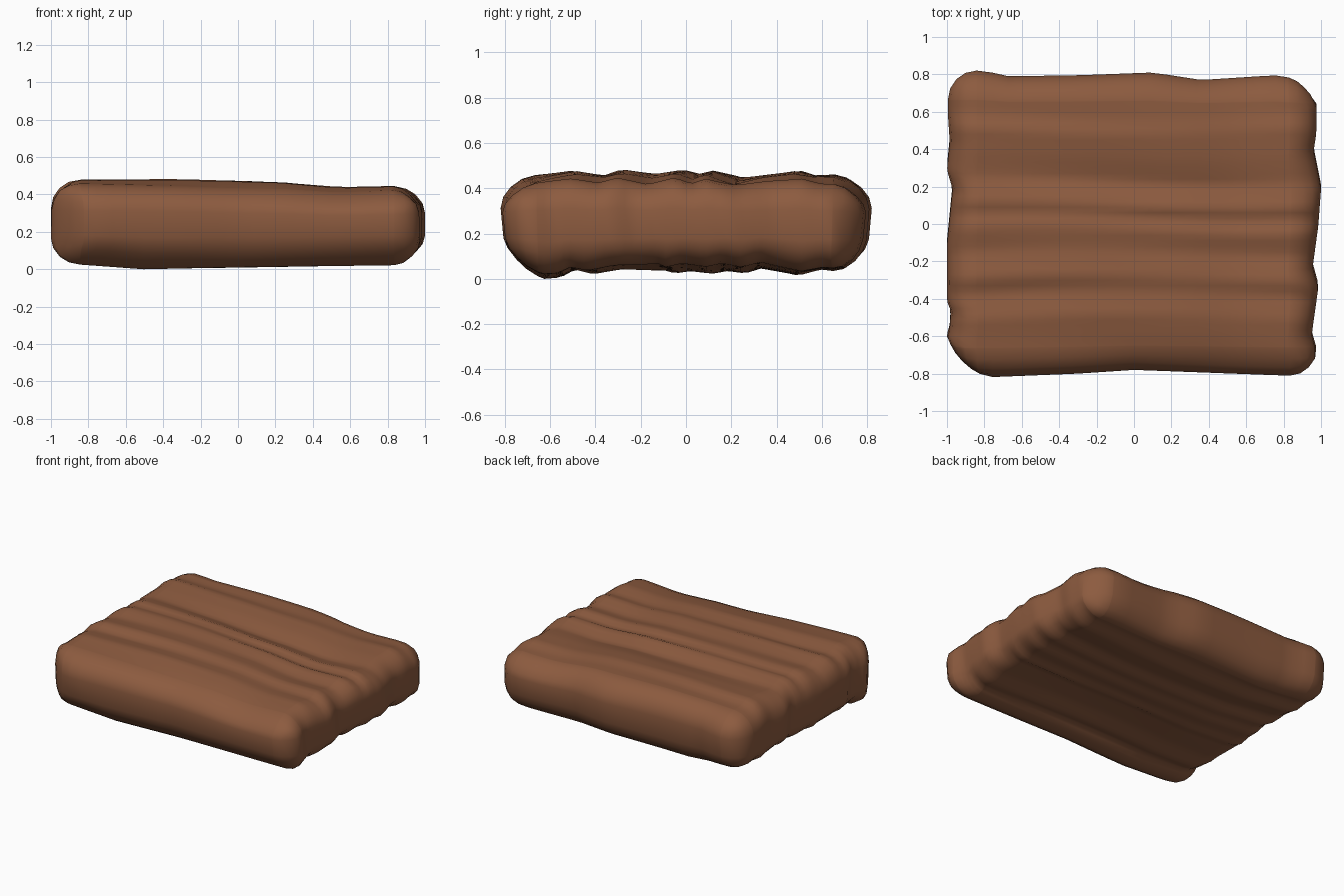
import bpy, bmesh, math
from mathutils import Vector

cube = bpy.data.objects.get("Cube")
if cube:
    bpy.data.objects.remove(cube, do_unlink=True)


def lookup(points, t):
    """Straight-line interpolation through (position, value) points."""
    for (a, va), (b, vb) in zip(points, points[1:]):
        if t <= b:
            f = max(0.0, min(1.0, (t - a) / (b - a)))
            return va + (vb - va) * f
    return points[-1][1]


def ramp(t, start, end):
    return max(0.0, min(1.0, (t - start) / (end - start)))


# Ridge heights across the slab, above and below
TOP = [(-.8, .43), (-.68, .445), (-.5, .475), (-.37, .455), (-.29, .48), (-.15, .455), (-.03, .48),
       (.04, .455), (.1, .475), (.23, .435), (.36, .46), (.5, .475), (.58, .455), (.7, .455), (.8, .44)]
BOTTOM = [(-.76, .045), (-.63, .0), (-.56, .005), (-.5, .04), (-.42, .02), (-.3, .045), (-.1, .045), (-.07, .03),
          (0, .045), (.1, .03), (.17, .045), (.25, .03), (.33, .055), (.5, .015), (.6, .04), (.7, .03)]
# Uneven outlines of the four sides
LEFT = [(-.7, .98), (-.58, .95), (-.33, .985), (-.22, .955), (0, .985), (.2, 1), (.4, .96), (.5, .975), (.65, .975), (.72, .955)]
RIGHT = [(-.6, 1), (-.55, .985), (-.45, .98), (-.4, 1), (-.1, 1), (.05, .985), (.2, .97), (.3, 1), (.45, .985), (.6, .995)]
FRONT = [(-.8, .82), (-.3, .80), (0, .78), (.4, .795), (.8, .81)]
BACK = [(-.8, .82), (-.68, .79), (-.3, .795), (.1, .81), (.36, .77), (.75, .795), (.95, .77)]
# Gentle lengthwise bend of the top and bottom
SAG = [(-.3, 0), (.25, -.015), (.55, -.042), (.82, -.035)]
RISE = [(-.85, .025), (-.5, 0), (.1, .01), (.85, .022)]

# Rounded slab
bm = bmesh.new()
bmesh.ops.create_cube(bm, size=1)
for v in bm.verts:
    v.co = Vector((v.co.x * 2, v.co.y * 1.64, (v.co.z + .5) * .48))
bmesh.ops.bevel(bm, geom=bm.edges[:], offset=.155, segments=4, profile=.5, affect='EDGES')


def slice_along(axis, limit, count):
    normal = Vector((0, 0, 0))
    normal[axis] = 1
    for i in range(count + 1):
        point = normal * (limit * (2 * i / count - 1))
        bmesh.ops.bisect_plane(bm, geom=bm.verts[:] + bm.edges[:] + bm.faces[:],
                               plane_co=point, plane_no=normal, dist=.0005)


slice_along(0, .84, 20)
slice_along(1, .66, 44)

# Push the surface into wandering lengthwise ridges
for v in bm.verts:
    x, y, z = v.co
    wander = y + .02 * math.sin(2.6 * x + 3 * y) * (1 - ramp(abs(y), .5, .8))
    upper, lower = ramp(z, .24, .46), ramp(z, .24, .02)
    fade = .95 + .25 * math.sin(3.1 * x + 7 * y)
    dz = upper * ((lookup(TOP, wander) - .478) * fade + lookup(SAG, x))
    dz += lower * (lookup(BOTTOM, wander) * (.9 + .15 * math.sin(2.3 * x - 5 * y)) + lookup(RISE, x))
    end = 1 - lookup(LEFT if x > 0 else RIGHT, y + .15 * (z - .24))
    side = .82 - lookup(BACK if y > 0 else FRONT, x)
    # Undercut the long sides slightly
    side += .02 * ramp(z, .28, .08)
    # Softer front right corner
    cut = max(0, -x - y - 1.6) * .3
    v.co.x += cut - math.copysign(end, x) * ramp(abs(x), .78, .95)
    v.co.y += cut - math.copysign(side, y) * ramp(abs(y), .6, .8)
    v.co.z += dz

lowest = min(v.co.z for v in bm.verts)
for v in bm.verts:
    v.co.z -= lowest
bmesh.ops.recalc_face_normals(bm, faces=bm.faces[:])

mesh = bpy.data.meshes.new("ridged_slab")
bm.to_mesh(mesh)
bm.free()
slab = bpy.data.objects.new("ridged_slab", mesh)
bpy.context.collection.objects.link(slab)

# Warm brown colour
brown = bpy.data.materials.new("warm_brown")
brown.use_nodes = True
colour = (.265, .105, .05, 1)
brown.diffuse_color = colour
shader = brown.node_tree.nodes["Principled BSDF"]
shader.inputs["Base Color"].default_value = colour
shader.inputs["Roughness"].default_value = .8
mesh.materials.append(brown)

bpy.context.view_layer.objects.active = slab
slab.select_set(True)
bpy.ops.object.shade_smooth_by_angle(angle=math.radians(50))
